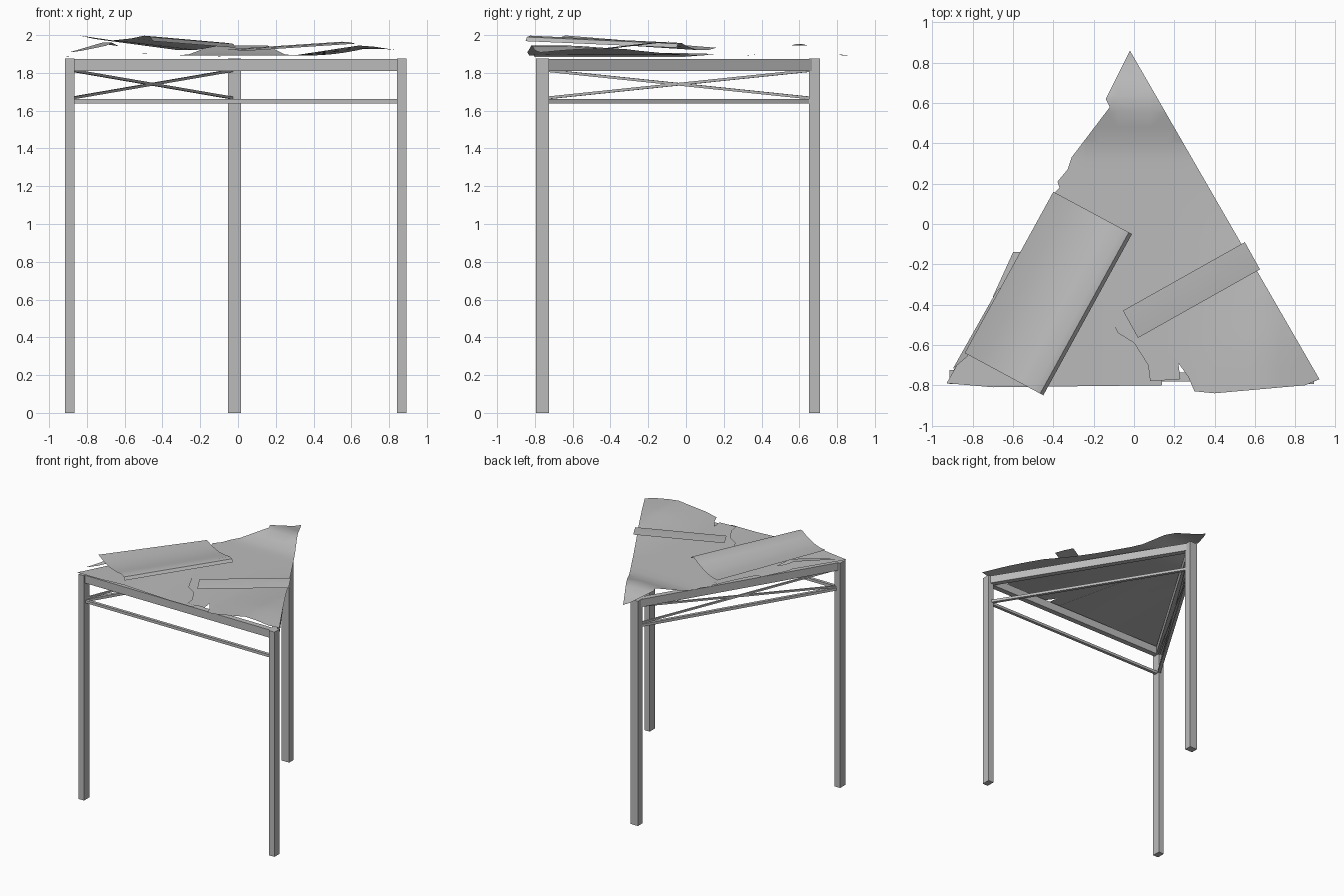
import bpy, bmesh, math
from mathutils import Vector

if "Cube" in bpy.data.objects:
    bpy.data.objects.remove(bpy.data.objects["Cube"], do_unlink=True)

grey = bpy.data.materials.new("weathered_grey")
grey.use_nodes = True
grey.diffuse_color = (0.5, 0.5, 0.5, 1)
grey.node_tree.nodes["Principled BSDF"].inputs["Base Color"].default_value = (0.5, 0.5, 0.5, 1)


def finish(name, bm, smooth=False):
    mesh = bpy.data.meshes.new(name)
    bm.to_mesh(mesh)
    bm.free()
    mesh.materials.append(grey)
    obj = bpy.data.objects.new(name, mesh)
    bpy.context.collection.objects.link(obj)
    if smooth:
        bpy.ops.object.select_all(action='DESELECT')
        obj.select_set(True)
        bpy.context.view_layer.objects.active = obj
        bpy.ops.object.shade_smooth_by_angle(angle=math.radians(35))
    return obj


def bar(name, a, b, width, height):
    """Rectangular bar between two points, upright in section."""
    a, b = Vector(a), Vector(b)
    along = (b - a).normalized()
    ref = Vector((0, 1, 0)) if abs(along.z) > 0.9 else Vector((0, 0, 1))
    side = along.cross(ref).normalized()
    up = side.cross(along)
    bm = bmesh.new()
    rings = [[bm.verts.new(p + side * s * width / 2 + up * t * height / 2)
              for s, t in ((-1, -1), (1, -1), (1, 1), (-1, 1))] for p in (a, b)]
    for ring in rings:
        bm.faces.new(ring)
    for i in range(4):
        j = (i + 1) % 4
        bm.faces.new((rings[0][i], rings[0][j], rings[1][j], rings[1][i]))
    bmesh.ops.recalc_face_normals(bm, faces=bm.faces)
    return finish(name, bm)


def sheet(name, outline, height, step=0.08):
    """Thin sheet: a flat outline cut into a grid, then bent by a height rule."""
    bm = bmesh.new()
    face = bm.faces.new([bm.verts.new((x, y, 0)) for x, y in outline])
    if face.normal.z < 0 or face.calc_area() == 0:
        face.normal_flip()
    for axis in ((1, 0, 0), (0, 1, 0)):
        for i in range(-12, 13):
            geom = bm.verts[:] + bm.edges[:] + bm.faces[:]
            bmesh.ops.bisect_plane(bm, geom=geom, plane_co=Vector(axis) * i * step,
                                   plane_no=axis, dist=0.0005)
    bmesh.ops.triangulate(bm, faces=bm.faces[:])
    for v in bm.verts:
        v.co.z = height(v.co.x, v.co.y)
    bm.normal_update()
    for f in bm.faces:
        if f.normal.z < 0:
            f.normal_flip()
    return finish(name, bm, True)


def plank(name, start, across, along, section, drop):
    """Bent rectangular sheet: section lists (fraction across, z); drop lowers it along its length."""
    bm = bmesh.new()
    start, across, along = Vector(start), Vector(across), Vector(along)
    rows = []
    for k in range(9):
        t = k / 8
        rows.append([bm.verts.new((*(start + across * u + along * t), z + drop(t, u)))
                     for u, z in section])
    for r, q in zip(rows, rows[1:]):
        for i in range(len(r) - 1):
            bm.faces.new((r[i], r[i + 1], q[i + 1], q[i]))
    return finish(name, bm, True)


# Three legs
corners = {"front_right": (-0.89, -0.76), "front_left": (0.868, -0.76), "back": (-0.018, 0.68)}
for key, (x, y) in corners.items():
    size = (0.07, 0.06) if key == "back" else (0.05, 0.07)
    bar(key + "_leg", (x, y, 0), (x, y, 1.875), *size)

# Top beams and lower rails around the triangle
sides = (("front", "front_right", "front_left"), ("left", "front_left", "back"),
         ("right", "back", "front_right"))
for name, i, j in sides:
    a, b = corners[i], corners[j]
    bar(name + "_beam", (*a, 1.842), (*b, 1.842), 0.045, 0.065)
    bar(name + "_rail", (*a, 1.65), (*b, 1.65), 0.025, 0.022)

# Crossed braces on one side
fr, bk = corners["front_right"], corners["back"]
bar("brace_rising", (*fr, 1.665), (*bk, 1.815), 0.015, 0.014)
bar("brace_falling", (*fr, 1.815), (*bk, 1.665), 0.015, 0.014)


def tent(v, centre, half):
    return max(0, 1 - abs(v - centre) / half)


def main_height(x, y):
    ridge = 0.065 * tent(y, 0.6, 0.22)
    front = 0.055 * tent(x, 0.66, 0.36) * min(1, max(0, (0.1 - y) / 0.7))
    return 1.893 + ridge + front


# Large roof sheet with a torn edge
sheet("main_roof_sheet", [
    (-0.02, 0.86), (-0.14, 0.62), (-0.12, 0.58), (-0.31, 0.33), (-0.33, 0.27), (-0.38, 0.21),
    (-0.37, 0.18), (-0.4, 0.15), (-0.3, -0.1), (-0.16, -0.38), (-0.08, -0.54), (0.0, -0.59),
    (0.07, -0.7), (0.08, -0.78), (0.23, -0.77), (0.22, -0.69), (0.27, -0.76), (0.3, -0.83),
    (0.4, -0.84), (0.85, -0.8), (0.92, -0.77)], main_height)

# Lower roof sheet beneath it
sheet("lower_roof_sheet", [
    (-0.93, -0.79), (-0.7, -0.81), (0.14, -0.8), (0.14, -0.74), (-0.02, -0.05), (-0.4, 0.16),
    (-0.56, -0.14), (-0.6, -0.14), (-0.7, -0.36), (-0.7, -0.39)],
    lambda x, y: 1.885 + 0.02 * tent(x, -0.5, 0.4))

# Narrow curled strip at the edge
sheet("edge_strip", [(-0.9, -0.72), (-0.68, -0.33), (-0.63, -0.29), (-0.7, -0.5), (-0.83, -0.66)],
      lambda x, y: 1.91 + 0.05 * tent(y, -0.4, 0.3))

# Loose curled panel lying on top
plank("loose_panel", (-0.84, -0.64), (0.39, -0.21), (0.44, 0.8),
      [(0, 1.998), (0.2, 1.98), (0.45, 1.972), (0.7, 1.982), (0.88, 1.997), (0.96, 1.99), (1, 1.968)],
      lambda t, u: -(0.065 - 0.03 * u) * t)

# Loose narrow plank
plank("loose_plank", (-0.055, -0.43), (0.075, -0.135), (0.605, 0.34),
      [(0, 1.925), (0.5, 1.923), (1, 1.915)], lambda t, u: 0.04 * t)
